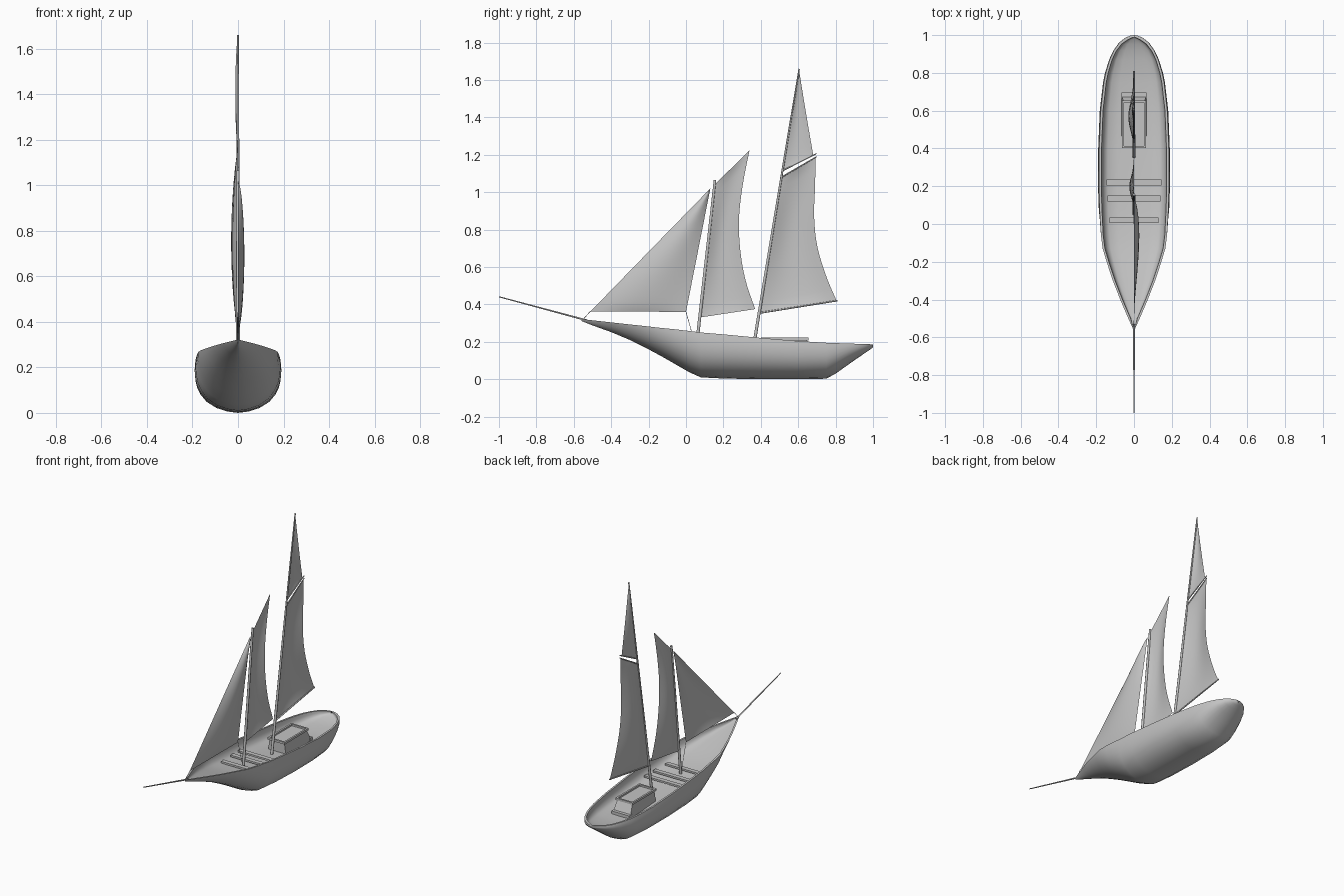
import bpy, bmesh, math
from mathutils import Vector

if "Cube" in bpy.data.objects:
    bpy.data.objects.remove(bpy.data.objects["Cube"])

grey = bpy.data.materials.new("plain_grey")
grey.diffuse_color = (0.55, 0.55, 0.55, 1)
grey.use_nodes = True
grey.node_tree.nodes["Principled BSDF"].inputs["Base Color"].default_value = grey.diffuse_color


def add(name, verts, faces, smooth=True, angle=40):
    """Make an object with outward normals and optional smooth shading."""
    me = bpy.data.meshes.new(name)
    me.from_pydata(verts, [], faces)
    bm = bmesh.new()
    bm.from_mesh(me)
    bmesh.ops.recalc_face_normals(bm, faces=bm.faces)
    bm.to_mesh(me)
    bm.free()
    me.materials.append(grey)
    ob = bpy.data.objects.new(name, me)
    bpy.context.collection.objects.link(ob)
    if smooth:
        bpy.ops.object.select_all(action='DESELECT')
        ob.select_set(True)
        bpy.context.view_layer.objects.active = ob
        bpy.ops.object.shade_smooth_by_angle(angle=math.radians(angle))
    return ob


def loft(rings):
    """Vertices and faces joining closed rings, with both ends capped."""
    n = len(rings[0])
    verts = [p for r in rings for p in r]
    faces = [(i * n + j, i * n + (j + 1) % n, (i + 1) * n + (j + 1) % n, (i + 1) * n + j)
             for i in range(len(rings) - 1) for j in range(n)]
    faces += [tuple(range(n)), tuple(range(len(verts) - n, len(verts)))]
    return verts, faces


def spar(name, a, b, r0, r1, sides=10):
    """Tapered round pole from a to b, both given as (x, y, z)."""
    a, b = Vector(a), Vector(b)
    q = (b - a).to_track_quat('Z', 'Y')
    rings = []
    for c, r in ((a, r0), (b, r1)):
        rings.append([c + q @ Vector((r * math.cos(2 * math.pi * k / sides),
                                      r * math.sin(2 * math.pi * k / sides), 0))
                      for k in range(sides)])
    return add(name, *loft(rings))


def box(name, x0, x1, y0, y1, z0, z1):
    rings = [[(x0, y0, z), (x1, y0, z), (x1, y1, z), (x0, y1, z)] for z in (z0, z1)]
    return add(name, *loft(rings), smooth=False)


def along(pts, t):
    """Point at fraction t of a smooth curve through (y, z) points."""
    s = t * (len(pts) - 1)
    i = min(int(s), len(pts) - 2)
    f = s - i
    p = [Vector(pts[max(0, min(len(pts) - 1, k))]) for k in range(i - 1, i + 3)]
    return 0.5 * (2 * p[1] + (p[2] - p[0]) * f + (2 * p[0] - 5 * p[1] + 4 * p[2] - p[3]) * f * f
                  + (3 * p[1] - p[0] - 3 * p[2] + p[3]) * f ** 3)


def sail(name, luff, leech, belly, nu=10, nv=18):
    """Thin bulged cloth between a front edge and a rear edge."""
    verts, faces = [], []
    for j in range(nv + 1):
        v = j / nv
        a, b = along(luff, v), along(leech, v)
        for i in range(nu + 1):
            u = i / nu
            p = a.lerp(b, u)
            verts.append((belly * math.sin(math.pi * u) * math.sin(math.pi * v) ** 0.7
                          if 0 < v < 1 else 0, p.x, p.y))
    w = nu + 1
    for j in range(nv):
        for i in range(nu):
            k = j * w + i
            faces.append((k, k + 1, k + w + 1, k + w))
    return add(name, verts, faces, angle=60)


# Hull stations: y, half beam, sheer height, keel height, bulwark depth
stations = [
    (-0.56, 0.003, 0.322, 0.312, 0.004), (-0.5, 0.03, 0.315, 0.288, 0.015),
    (-0.4, 0.073, 0.304, 0.252, 0.03), (-0.3, 0.112, 0.293, 0.21, 0.045),
    (-0.2, 0.145, 0.282, 0.16, 0.06), (-0.13, 0.166, 0.274, 0.122, 0.07),
    (-0.06, 0.175, 0.267, 0.082, 0.077), (0.02, 0.179, 0.258, 0.036, 0.08),
    (0.08, 0.182, 0.25, 0.01, 0.08), (0.2, 0.185, 0.24, 0.004, 0.08),
    (0.4, 0.184, 0.221, 0.0, 0.08), (0.6, 0.176, 0.204, 0.0, 0.075),
    (0.75, 0.159, 0.195, 0.003, 0.065), (0.8, 0.149, 0.193, 0.03, 0.06),
    (0.87, 0.128, 0.191, 0.08, 0.05), (0.92, 0.105, 0.189, 0.115, 0.04),
    (0.96, 0.077, 0.188, 0.142, 0.028), (0.985, 0.046, 0.187, 0.159, 0.018),
    (0.997, 0.02, 0.186, 0.168, 0.01), (1.0, 0.004, 0.186, 0.171, 0.008)]
# Midship section from sheer to keel: width and depth fractions
section = [(1, 0), (1.02, 0.1), (1.03, 0.22), (1.015, 0.36), (0.975, 0.5), (0.89, 0.64),
           (0.75, 0.78), (0.52, 0.9), (0.26, 0.97), (0, 1)]
rings = []
for y, w, zs, zk, d in stations:
    vee = 0.65 * max(0, min(1, (0.1 - y) / 0.6))
    half = [(w * (a * (1 - vee) + (1 - t) * vee), y, zs - t * (zs - zk))
            for a, t in reversed(section)]
    wi = w - min(0.012, 0.4 * w)
    yi = y - 0.012 * max(0, (y - 0.9) / 0.1)
    half += [(wi, yi, zs), (wi * 0.98, yi, zs - 0.4 * d), (wi * 0.92, yi, zs - 0.75 * d),
             (wi * 0.8, yi, zs - 0.92 * d), (wi * 0.5, yi, zs - 0.98 * d), (0, yi, zs - d)]
    rings.append(half + [(-x, yy, z) for x, yy, z in reversed(half[1:-1])])
add("hull", *loft(rings), angle=50)

# Masts, bowsprit and booms
spar("fore_mast", (0, 0.055, 0.165), (0, 0.155, 1.065), 0.009, 0.007)
spar("main_mast", (0, 0.355, 0.135), (0, 0.605, 1.66), 0.009, 0.004)
spar("bowsprit", (0, -0.53, 0.315), (0, -1.0, 0.441), 0.005, 0.003)
spar("main_boom", (0, 0.385, 0.353), (0, 0.81, 0.42), 0.005, 0.004)
spar("lower_gaff", (0, 0.505, 1.077), (0, 0.698, 1.19), 0.004, 0.003)
spar("upper_gaff", (0, 0.512, 1.113), (0, 0.698, 1.207), 0.004, 0.003)

# Ropes holding the jib corners
spar("jib_tack_rope", (0, -0.55, 0.32), (0, -0.51, 0.365), 0.0015, 0.0015, 5)
spar("jib_sheet_rope", (0, 0.0, 0.36), (0, 0.045, 0.2), 0.0015, 0.0015, 5)

# Sails
sail("jib", [(-0.51, 0.363), (-0.19, 0.692), (0.13, 1.02)],
     [(0.0, 0.36), (0.065, 0.69), (0.13, 1.02)], 0.028)
sail("fore_sail", [(0.073, 0.33), (0.112, 0.68), (0.15, 1.037)],
     [(0.37, 0.375), (0.318, 0.53), (0.289, 0.7), (0.284, 0.87), (0.305, 1.05), (0.34, 1.225)],
     -0.025)
sail("main_sail", [(0.39, 0.355), (0.447, 0.715), (0.505, 1.077)],
     [(0.805, 0.42), (0.75, 0.55), (0.702, 0.71), (0.685, 0.87), (0.69, 1.03), (0.693, 1.188)],
     -0.03)
sail("top_sail", [(0.512, 1.115), (0.558, 1.38), (0.603, 1.65)],
     [(0.68, 1.2), (0.642, 1.42), (0.605, 1.65)], -0.012)

# Cross benches
for i, (y, w) in enumerate(((0.02, 0.13), (0.135, 0.14), (0.22, 0.145))):
    box(f"bench_{i + 1}", -w, w, y - 0.015, y + 0.015, 0.185 - 0.04 * y, 0.197 - 0.04 * y)

# Cabin with sloping walls
rings = [[(-a, y0, z), (a, y0, z), (a, y1, z), (-a, y1, z)]
         for a, y0, y1, z in ((0.068, 0.412, 0.69, 0.115), (0.055, 0.412, 0.645, 0.211))]
add("cabin", *loft(rings), smooth=False)

# Raised frame around the cabin roof
for s, side in ((-1, "left"), (1, "right")):
    x = 0.058 * s
    box(f"roof_rail_{side}", x - 0.006, x + 0.006, 0.402, 0.655, 0.208, 0.222)
for y, end in ((0.408, "front"), (0.649, "rear")):
    box(f"roof_rail_{end}", -0.064, 0.064, y - 0.006, y + 0.006, 0.208, 0.222)

# Low step behind the cabin
box("cabin_step", -0.066, 0.066, 0.665, 0.695, 0.115, 0.15)
